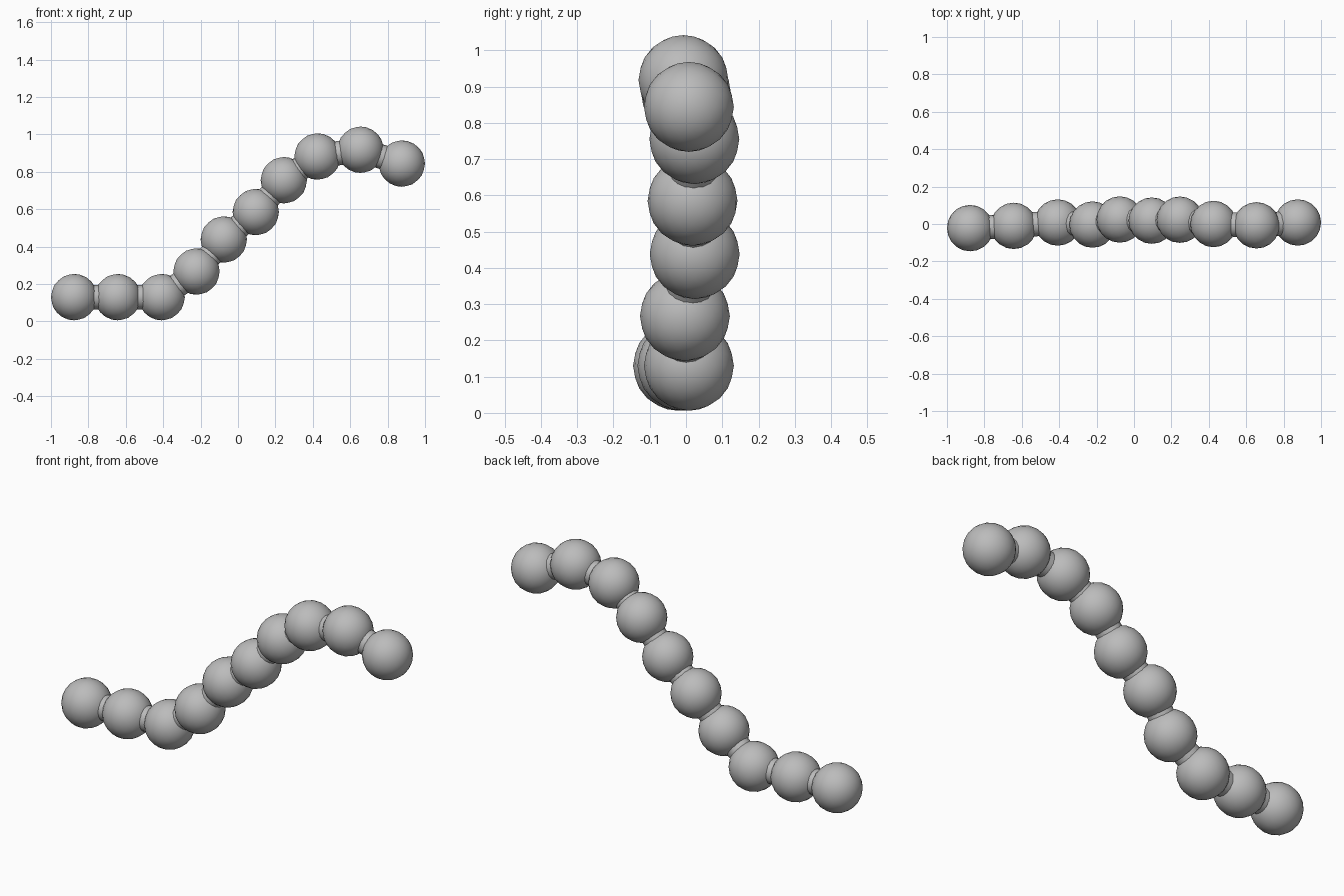
import bpy
from mathutils import Vector

cube = bpy.data.objects.get("Cube")
if cube:
    bpy.data.objects.remove(cube, do_unlink=True)

grey = bpy.data.materials.new("plain grey")
grey.use_nodes = True
colour = (0.5, 0.5, 0.5, 1)
grey.diffuse_color = colour
grey.node_tree.nodes["Principled BSDF"].inputs["Base Color"].default_value = colour

BEAD_RADIUS = 0.124
LINK_RADIUS = 0.065


def finish(name):
    obj = bpy.context.object
    obj.name = name
    obj.data.materials.append(grey)
    bpy.ops.object.shade_smooth_by_angle()


def bead(centre, number):
    bpy.ops.mesh.primitive_ico_sphere_add(
        subdivisions=3, radius=BEAD_RADIUS, location=centre)
    finish(f"bead_{number}")


def link(start, end, number):
    span = end - start
    bpy.ops.mesh.primitive_cylinder_add(
        vertices=16, radius=LINK_RADIUS, depth=span.length,
        location=(start + end) / 2,
        rotation=span.to_track_quat("Z", "Y").to_euler())
    finish(f"link_{number}")


# Bead centres along the bent chain
path = [Vector(p) for p in (
    (-0.876, -0.022, 0.13), (-0.643, -0.01, 0.13), (-0.408, 0.008, 0.13),
    (-0.222, -0.003, 0.267), (-0.076, 0.024, 0.438), (0.095, 0.018, 0.585),
    (0.245, 0.023, 0.755), (0.425, 0.0, 0.882), (0.655, -0.007, 0.918),
    (0.876, 0.008, 0.844))]

# Round beads
for i, centre in enumerate(path, 1):
    bead(centre, i)

# Short links filling the necks between neighbours
for i, (a, b) in enumerate(zip(path, path[1:]), 1):
    link(a, b, i)
